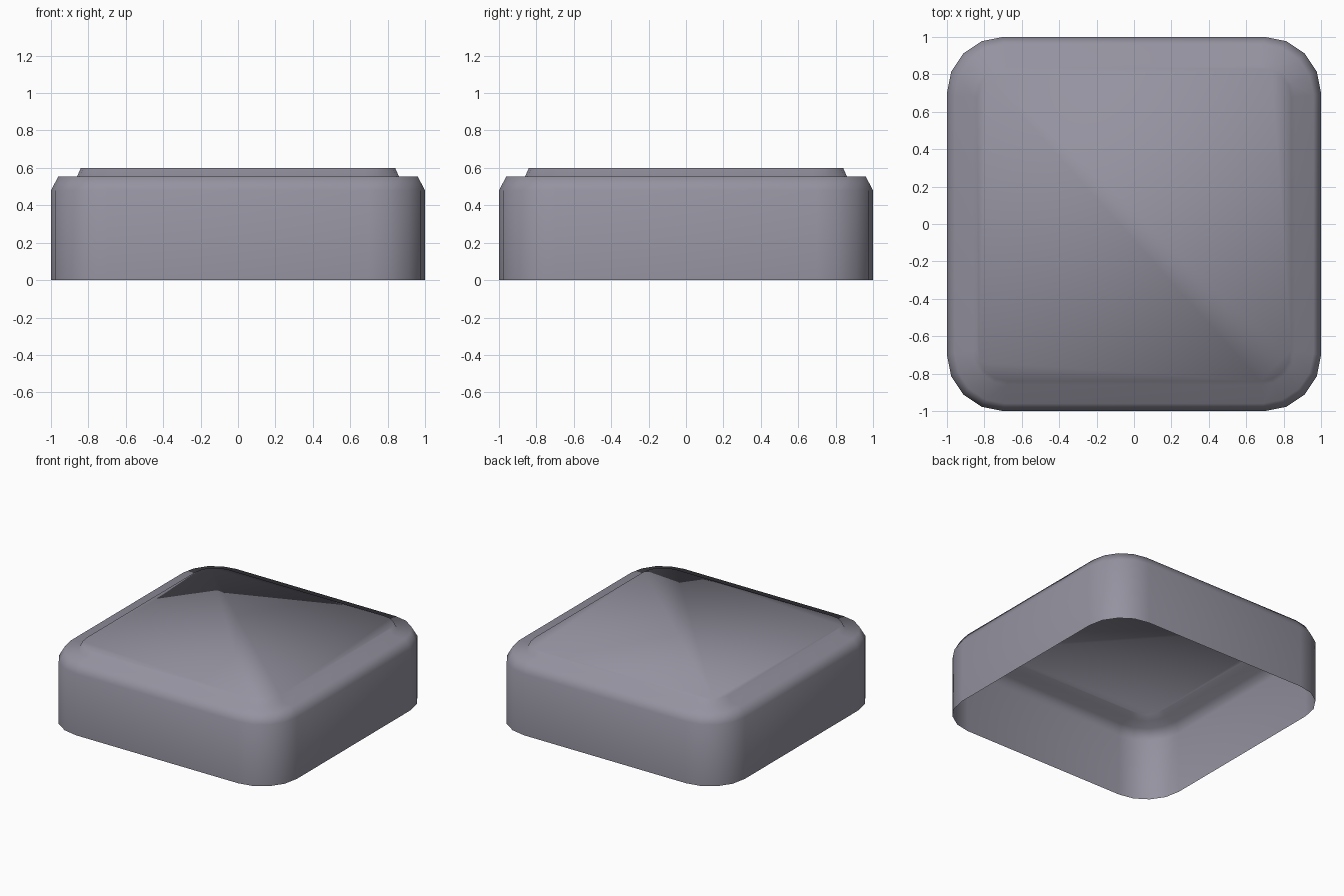
import bpy, bmesh, math

if "Cube" in bpy.data.objects:
    bpy.data.objects.remove(bpy.data.objects["Cube"])

SEG = 4  # segments per rounded corner

# Single flat colour
mat = bpy.data.materials.new("violet grey")
mat.diffuse_color = (0.30, 0.29, 0.35, 1)
mat.use_nodes = True
mat.node_tree.nodes["Principled BSDF"].inputs["Base Color"].default_value = mat.diffuse_color


def rounded_ring(bm, half, radius, z):
    """Loop of vertices forming a rounded square."""
    ring = []
    c = half - radius
    for k, (sx, sy) in enumerate([(1, 1), (-1, 1), (-1, -1), (1, -1)]):
        for i in range(SEG + 1):
            a = math.pi / 2 * (k + i / SEG)
            ring.append(bm.verts.new((sx * c + radius * math.cos(a),
                                      sy * c + radius * math.sin(a), z)))
    return ring


# Cap shell: wall, chamfer, rim, step and raised top panel; open underneath
profile = [(1.0, 0.30, 0.0), (1.0, 0.30, 0.48), (0.96, 0.27, 0.555),
           (0.86, 0.18, 0.555), (0.84, 0.165, 0.6)]
bm = bmesh.new()
rings = [rounded_ring(bm, *p) for p in profile]
for lo, hi in zip(rings, rings[1:]):
    n = len(lo)
    for i in range(n):
        j = (i + 1) % n
        bm.faces.new((lo[i], lo[j], hi[j], hi[i]))
bm.faces.new(rings[-1])
for f in bm.faces:
    f.smooth = True

mesh = bpy.data.meshes.new("button_cap")
bm.to_mesh(mesh)
bm.free()
mesh.materials.append(mat)
cap = bpy.data.objects.new("button_cap", mesh)
bpy.context.collection.objects.link(cap)
